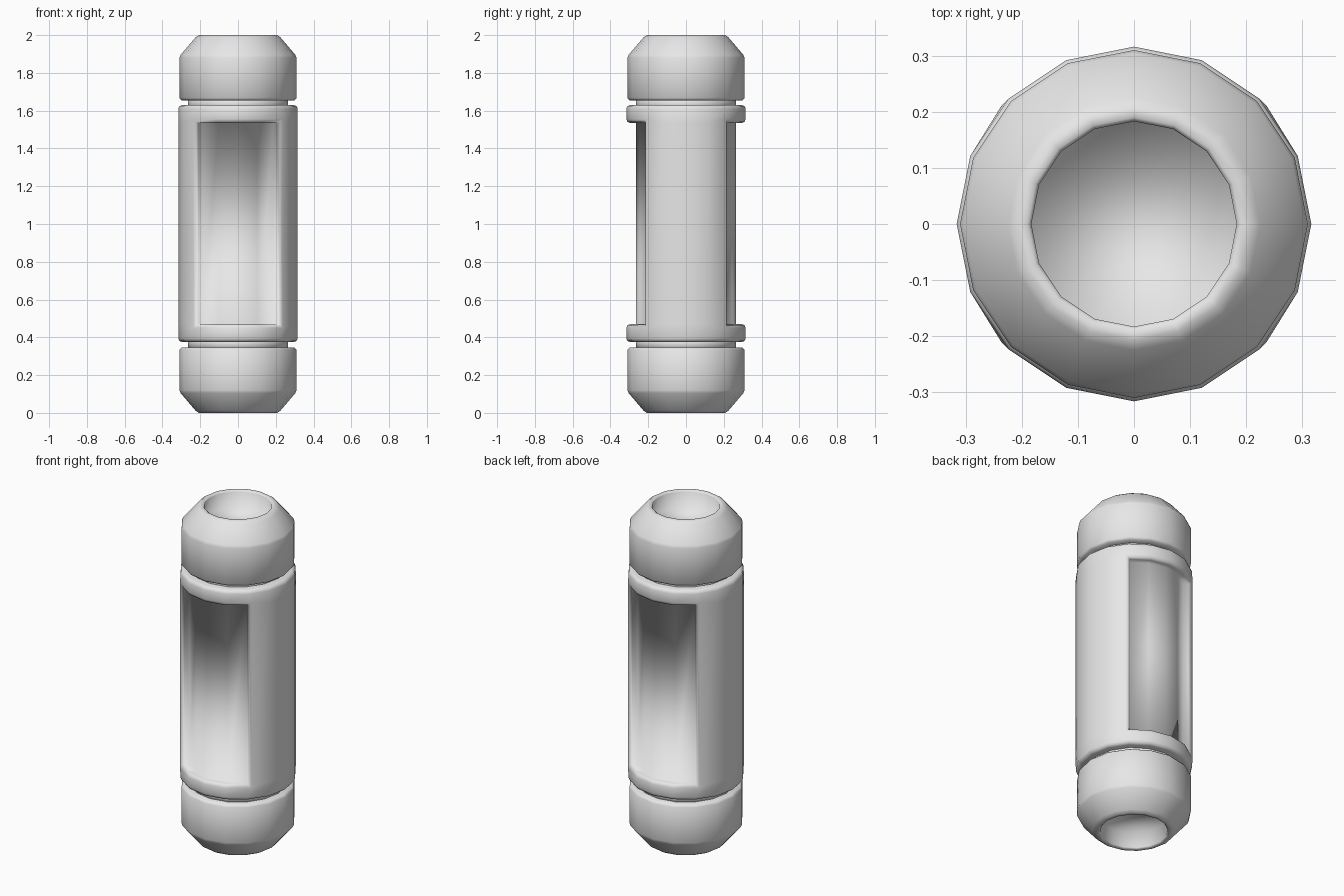
import bpy
import bmesh
from math import cos, sin, pi

SIDES = 16
HEIGHT = 2.0
CORE_R = 0.265
SLEEVE_R = 0.316

cube = bpy.data.objects.get("Cube")
if cube:
    bpy.data.objects.remove(cube, do_unlink=True)

grey = bpy.data.materials.new("plain_grey")
grey.use_nodes = True
grey.diffuse_color = (0.8, 0.8, 0.8, 1)
grey.node_tree.nodes["Principled BSDF"].inputs["Base Color"].default_value = (0.8, 0.8, 0.8, 1)


def lathe(profile):
    """Closed turned solid from (radius, height) points."""
    bm = bmesh.new()
    rings = []
    for r, z in profile:
        rings.append([bm.verts.new((r * cos(2 * pi * i / SIDES), r * sin(2 * pi * i / SIDES), z))
                      for i in range(SIDES)])
    for low, high in zip(rings, rings[1:]):
        for i in range(SIDES):
            j = (i + 1) % SIDES
            bm.faces.new((low[i], low[j], high[j], high[i]))
    bm.faces.new(rings[0][::-1])
    bm.faces.new(rings[-1])
    bmesh.ops.recalc_face_normals(bm, faces=bm.faces[:])
    return bm


def finish(bm, name):
    for f in bm.faces:
        f.smooth = True
    mesh = bpy.data.meshes.new(name)
    bm.to_mesh(mesh)
    bm.free()
    mesh.materials.append(grey)
    obj = bpy.data.objects.new(name, mesh)
    bpy.context.collection.objects.link(obj)
    return obj


# Sleeve with a recessed window on the front and on the back
bm = lathe([(SLEEVE_R, z) for z in (0.375, 0.47, 1.535, 1.63)])
for side in (-1, 1):
    window = []
    for f in bm.faces:
        c = f.calc_center_median()
        if abs(f.normal.z) < 0.5 and abs(c.z - 1) < 0.1 and side * c.y > abs(c.x):
            window.append(f)
    result = bmesh.ops.extrude_face_region(bm, geom=window)
    for v in result["geom"]:
        if isinstance(v, bmesh.types.BMVert):
            v.co.x *= CORE_R / SLEEVE_R
            v.co.y *= CORE_R / SLEEVE_R
    leftover = [f for f in window if f.is_valid]
    if leftover:
        bmesh.ops.delete(bm, geom=leftover, context="FACES")
bmesh.ops.recalc_face_normals(bm, faces=bm.faces[:])

# Round the convex rims of the sleeve and the windows
rims = [e for e in bm.edges if e.is_manifold and e.calc_face_angle_signed() > 1]
bmesh.ops.bevel(bm, geom=rims, offset=0.02, segments=2, profile=0.5, affect="EDGES")
finish(bm, "sleeve")

# Turned end caps with a chamfered shoulder and a hollow end, and the necks
cap_profile = [(0.25, 1.655), (0.3, 1.655), (0.31, 1.667), (0.31, 1.88), (0.304, 1.895),
               (0.225, 1.988), (0.207, 2.0), (0.19, 2.0), (0.183, 1.993), (0.183, 1.9)]
neck_profile = [(CORE_R, 1.6), (CORE_R, 1.67)]
for end in ("top", "bottom"):
    for part, profile in (("cap", cap_profile), ("neck", neck_profile)):
        points = [(r, z if end == "top" else HEIGHT - z) for r, z in profile]
        finish(lathe(points), end + "_" + part)
